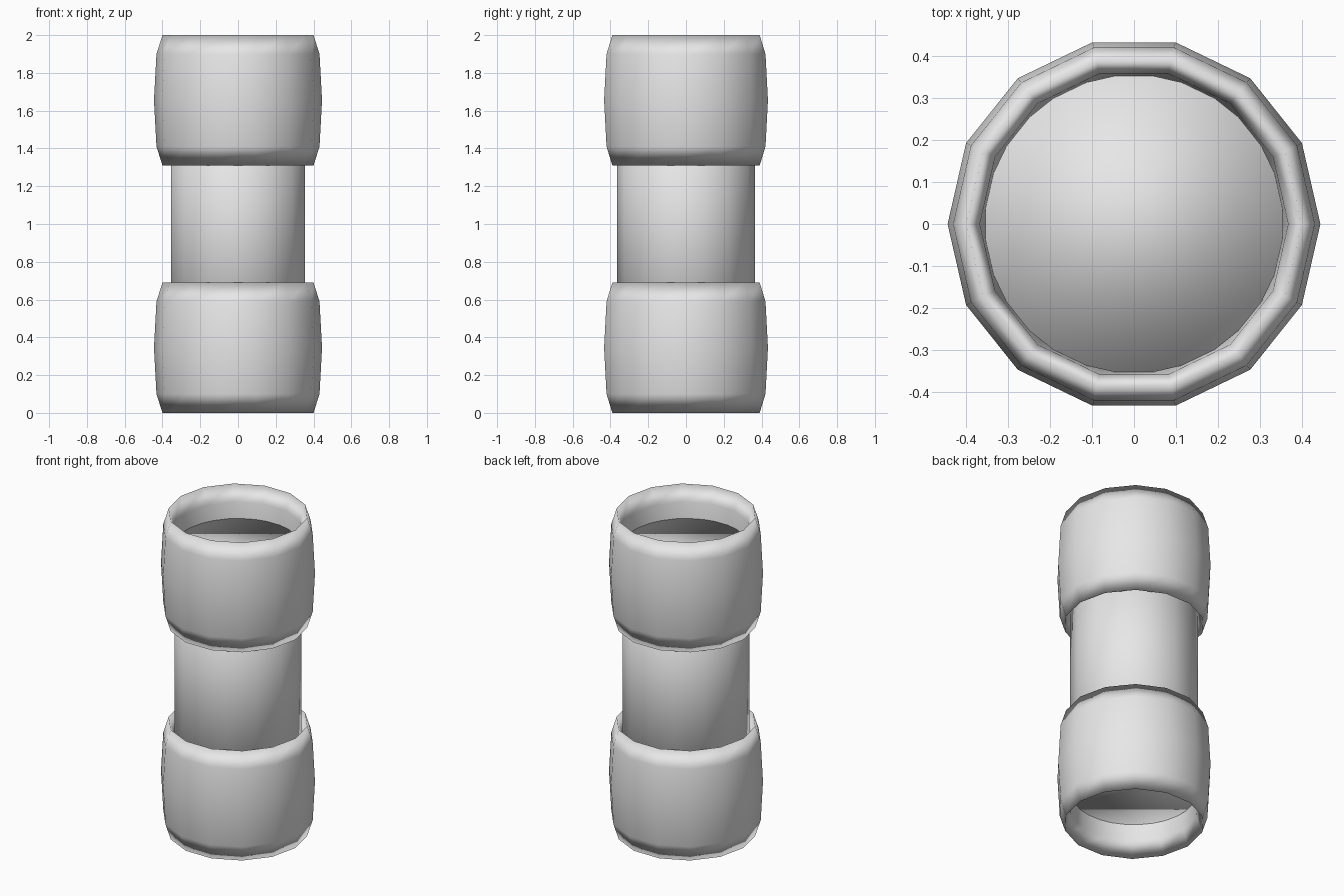
import bpy
import math

if "Cube" in bpy.data.objects:
    bpy.data.objects.remove(bpy.data.objects["Cube"])

# One plain grey for the whole model
grey = bpy.data.materials.new("light_grey")
grey.diffuse_color = (0.8, 0.8, 0.8, 1.0)
grey.use_nodes = True
grey.node_tree.nodes["Principled BSDF"].inputs["Base Color"].default_value = grey.diffuse_color


def finish(obj, name):
    obj.name = name
    obj.data.materials.clear()
    obj.data.materials.append(grey)
    obj.data.shade_smooth()


def collar(name, z):
    # Tall 14-sided ring: a thin torus with its section stretched upward
    bpy.ops.mesh.primitive_torus_add(major_segments=14, minor_segments=8,
                                     major_radius=0.40, minor_radius=0.045)
    ring = bpy.context.object
    stretch = 0.345 / 0.045
    for v in ring.data.vertices:
        v.co.z = v.co.z * stretch
    ring.location.z = z
    finish(ring, name)


# End collars
collar("lower_collar", 0.345)
collar("upper_collar", 1.655)

# Core, its ends recessed inside the collars
bpy.ops.mesh.primitive_cylinder_add(vertices=14, radius=0.364, depth=1.6,
                                    location=(0, 0, 1.0))
finish(bpy.context.object, "core")
